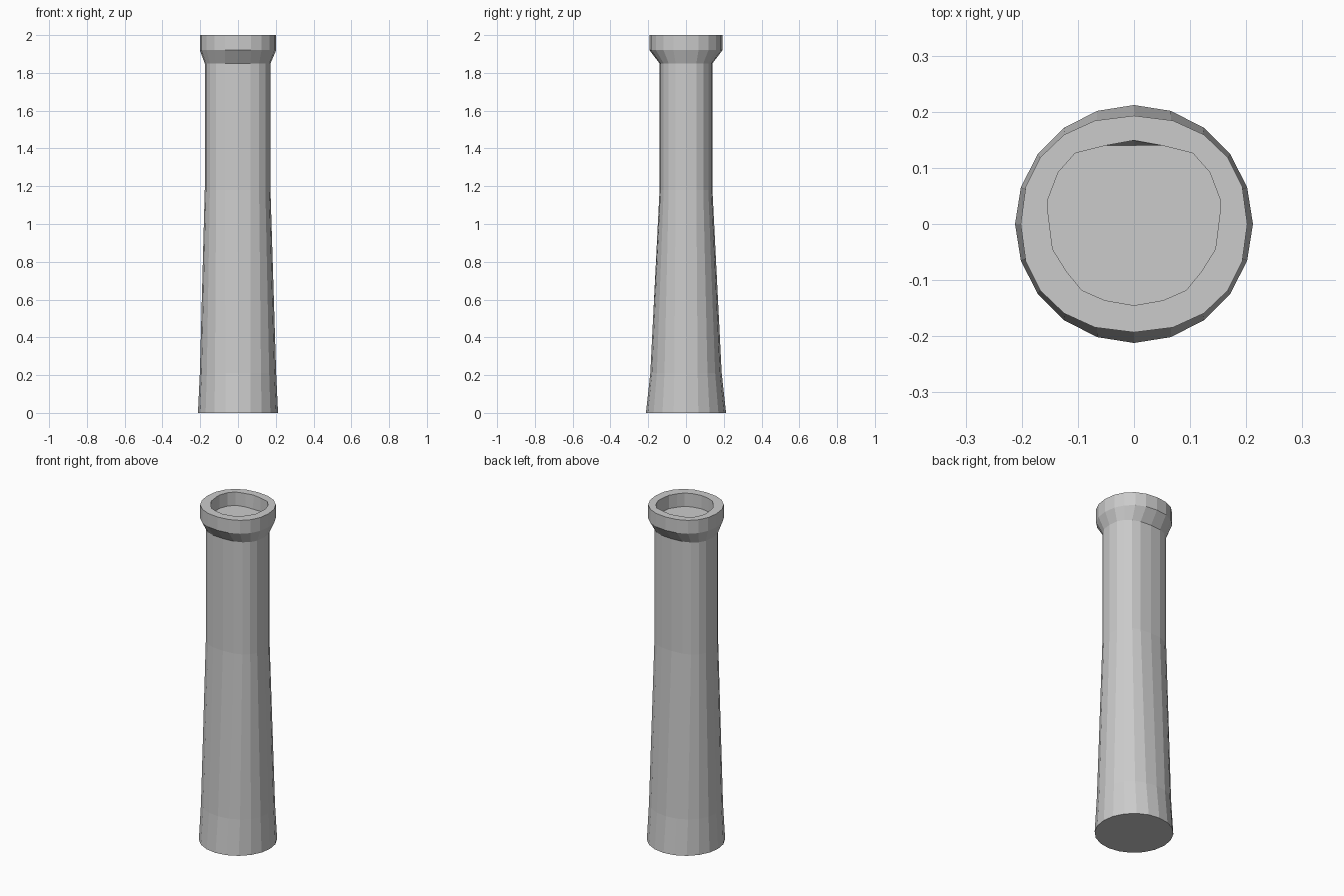
import bpy, bmesh
from math import cos, sin, tau, copysign

if "Cube" in bpy.data.objects:
    bpy.data.objects.remove(bpy.data.objects["Cube"])

SIDES = 20

def power(v, p):
    return 0.0 if abs(v) < 1e-6 else copysign(abs(v) ** p, v)

def oval(z, rx, ry, n, cx=0.0):
    """Rounded-square ring; n = 2 is a plain ellipse."""
    return [(cx + rx * power(cos(tau * i / SIDES), 2 / n),
             ry * power(sin(tau * i / SIDES), 2 / n), z) for i in range(SIDES)]

# column profile: base, foot, waist, neck, collar, rim
rings = [
    oval(0.00, 0.212, 0.212, 2.0),
    oval(0.21, 0.202, 0.189, 2.1),
    oval(1.18, 0.174, 0.14, 2.5, -0.002),
    oval(1.85, 0.174, 0.14, 2.5, -0.002),
    oval(1.92, 0.202, 0.193, 2.2),
    oval(2.00, 0.202, 0.193, 2.2),
]

# shallow recess in the top, drawn as a mirrored half outline
half = [(0.153, 0.018), (0.153, 0.045), (0.135, 0.092), (0.105, 0.126), (0.05, 0.14)]
low = [(0.052, -0.136), (0.093, -0.118), (0.12, -0.085), (0.145, -0.045)]

def recess(z, back):
    right = low + half
    left = [(-x, y) for x, y in right]
    start = right[4:] + [(0, back)] + left[::-1]
    pts = start + [(0, -0.145)] + right[:4]
    return [(x, y, z) for x, y in pts]

rings += [recess(2.00, 0.149), recess(1.92, 0.14)]

# skin the rings and close both ends
bm = bmesh.new()
loops = [[bm.verts.new(p) for p in ring] for ring in rings]
for a, b in zip(loops, loops[1:]):
    for i in range(SIDES):
        j = (i + 1) % SIDES
        bm.faces.new((a[i], a[j], b[j], b[i]))
bm.faces.new(loops[0][::-1])
bm.faces.new(loops[-1])
bmesh.ops.recalc_face_normals(bm, faces=bm.faces)

mesh = bpy.data.meshes.new("column")
bm.to_mesh(mesh)
bm.free()
bpy.context.collection.objects.link(bpy.data.objects.new("column", mesh))
